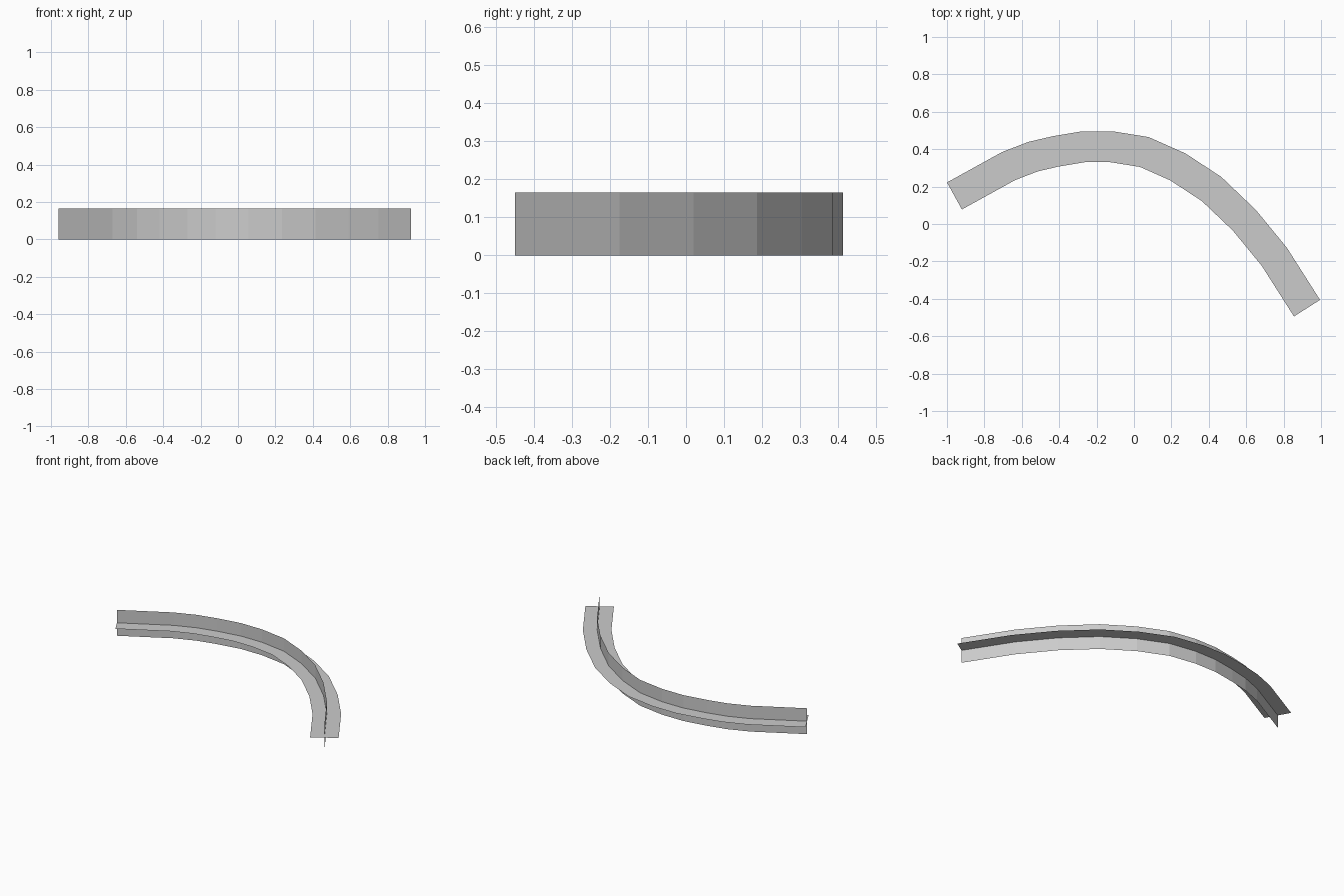
import bpy
import bmesh
from mathutils import Vector

cube = bpy.data.objects.get("Cube")
if cube:
    bpy.data.objects.remove(cube, do_unlink=True)

HALF = 0.0825  # half the width of each strip

# Centre line of the bend, left end to right end
PATH = [Vector((x, y, HALF)) for x, y in (
    (-0.96, 0.15), (-0.67, 0.31), (-0.54, 0.36), (-0.42, 0.388),
    (-0.27, 0.413), (-0.12, 0.413), (0.055, 0.385), (0.235, 0.305),
    (0.415, 0.187), (0.59, 0.02), (0.75, -0.175), (0.925, -0.45))]
UP = Vector((0, 0, 1))

grey = bpy.data.materials.new("plain grey")
grey.use_nodes = True
colour = (0.6, 0.6, 0.6, 1)
grey.diffuse_color = colour
grey.node_tree.nodes["Principled BSDF"].inputs["Base Color"].default_value = colour


def side_at(i):
    """Mitred sideways direction at a path point."""
    before = (PATH[max(i, 1)] - PATH[max(i, 1) - 1]).normalized()
    j = min(i, len(PATH) - 2)
    after = (PATH[j + 1] - PATH[j]).normalized()
    tangent = (before + after).normalized()
    return UP.cross(tangent) / tangent.dot(after)


def strip(name, across):
    """Sweep a flat strip along the path."""
    bm = bmesh.new()
    rows = []
    for i, p in enumerate(PATH):
        offset = across(i) * HALF
        rows.append((bm.verts.new(p - offset), bm.verts.new(p + offset)))
    for (a, b), (c, d) in zip(rows, rows[1:]):
        bm.faces.new((a, c, d, b))
    mesh = bpy.data.meshes.new(name)
    bm.to_mesh(mesh)
    bm.free()
    mesh.materials.append(grey)
    obj = bpy.data.objects.new(name, mesh)
    bpy.context.collection.objects.link(obj)


# Two strips crossing along their middles
strip("horizontal_strip", side_at)
strip("vertical_strip", lambda i: UP)
